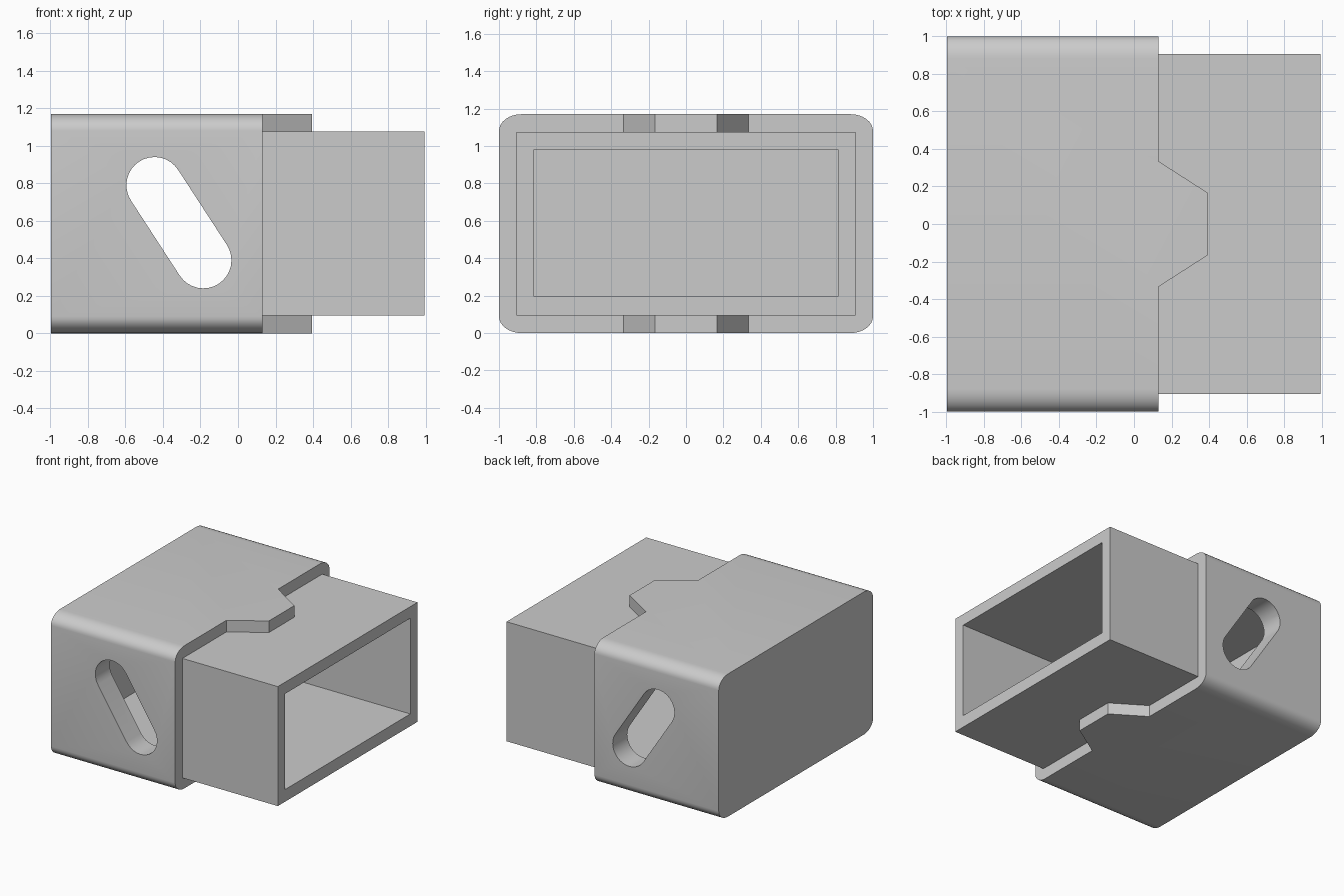
import bpy, bmesh, math
from mathutils import Vector

if "Cube" in bpy.data.objects:
    bpy.data.objects.remove(bpy.data.objects["Cube"])

LEFT, RIGHT, HEIGHT = -0.997, 0.995, 1.17
WALL = 0.095

grey = bpy.data.materials.new("plain grey")
grey.use_nodes = True
grey.diffuse_color = (0.6, 0.6, 0.6, 1)
grey.node_tree.nodes["Principled BSDF"].inputs["Base Color"].default_value = (0.6, 0.6, 0.6, 1)


def prism(name, outline, axis, lo, hi):
    """Extrude a 2D outline along x, y or z between lo and hi."""
    bm = bmesh.new()
    place = {"x": lambda a, b: (lo, a, b),
             "y": lambda a, b: (a, lo, b),
             "z": lambda a, b: (a, b, lo)}[axis]
    face = bm.faces.new([bm.verts.new(place(a, b)) for a, b in outline])
    new = bmesh.ops.extrude_face_region(bm, geom=[face])["geom"]
    shift = Vector([hi - lo if c == axis else 0 for c in "xyz"])
    bmesh.ops.translate(bm, vec=shift, verts=[v for v in new if isinstance(v, bmesh.types.BMVert)])
    bmesh.ops.recalc_face_normals(bm, faces=bm.faces)
    mesh = bpy.data.meshes.new(name)
    bm.to_mesh(mesh)
    bm.free()
    mesh.materials.append(grey)
    obj = bpy.data.objects.new(name, mesh)
    bpy.context.collection.objects.link(obj)
    return obj


def rectangle(half, bottom, top):
    return [(-half, bottom), (half, bottom), (half, top), (-half, top)]


def rounded_rectangle(half, height, ry, rz, steps=8):
    points = []
    for quarter, (sy, sz) in enumerate([(1, 1), (-1, 1), (-1, -1), (1, -1)]):
        for i in range(steps + 1):
            a = math.pi / 2 * (quarter + i / steps)
            points.append((sy * (half - ry) + ry * math.cos(a),
                           height / 2 + sz * (height / 2 - rz) + rz * math.sin(a)))
    return points


def slot_outline(start, end, radius, steps=16):
    heading = math.atan2(end[1] - start[1], end[0] - start[0])
    points = []
    for (cx, cz), turn in ((end, -math.pi / 2), (start, math.pi / 2)):
        for i in range(steps + 1):
            a = heading + turn + math.pi * i / steps
            points.append((cx + radius * math.cos(a), cz + radius * math.sin(a)))
    return points


def carve(obj, cutter, operation="DIFFERENCE"):
    cutter.hide_render = True
    mod = obj.modifiers.new("carve", "BOOLEAN")
    mod.operation, mod.solver, mod.object = operation, "EXACT", cutter
    bpy.context.view_layer.objects.active = obj
    bpy.ops.object.modifier_apply(modifier=mod.name)


# Main solids
sleeve = prism("outer_sleeve", rounded_rectangle(1, HEIGHT, 0.12, 0.09), "x", LEFT, 0.6)
tube = prism("inner_tube", rectangle(1 - WALL, WALL, HEIGHT - WALL), "x", LEFT + WALL, RIGHT)

# Cutters
half_plan = [(0.13, 1.2), (0.13, 0.335), (0.395, 0.165)]
plan = [(-1.2, 1.2)] + half_plan + [(x, -y) for x, y in reversed(half_plan)] + [(-1.2, -1.2)]
tab_plan = prism("tab_plan_cutter", plan, "z", -0.2, 1.4)
pocket = prism("sleeve_pocket_cutter", rectangle(1 - WALL, WALL, HEIGHT - WALL), "x", LEFT + WALL, 1.2)
bore = prism("tube_bore_cutter", rectangle(0.812, 0.195, 0.98), "x", -1.2, 1.2)
slot = prism("slot_cutter", slot_outline((-0.445, 0.79), (-0.185, 0.39), 0.15), "y", -1.2, 1.2)

# Sleeve with a tab above and below, and slots through both side walls
carve(sleeve, tab_plan, "INTERSECT")
carve(sleeve, pocket)
carve(sleeve, slot)
carve(tube, bore)
carve(tube, slot)

for cutter in (tab_plan, pocket, bore, slot):
    bpy.data.objects.remove(cutter)

# Smooth rounded corners, crisp edges elsewhere
for obj in (sleeve, tube):
    bpy.ops.object.select_all(action="DESELECT")
    obj.select_set(True)
    bpy.context.view_layer.objects.active = obj
    bpy.ops.object.shade_smooth_by_angle(angle=math.radians(30))
